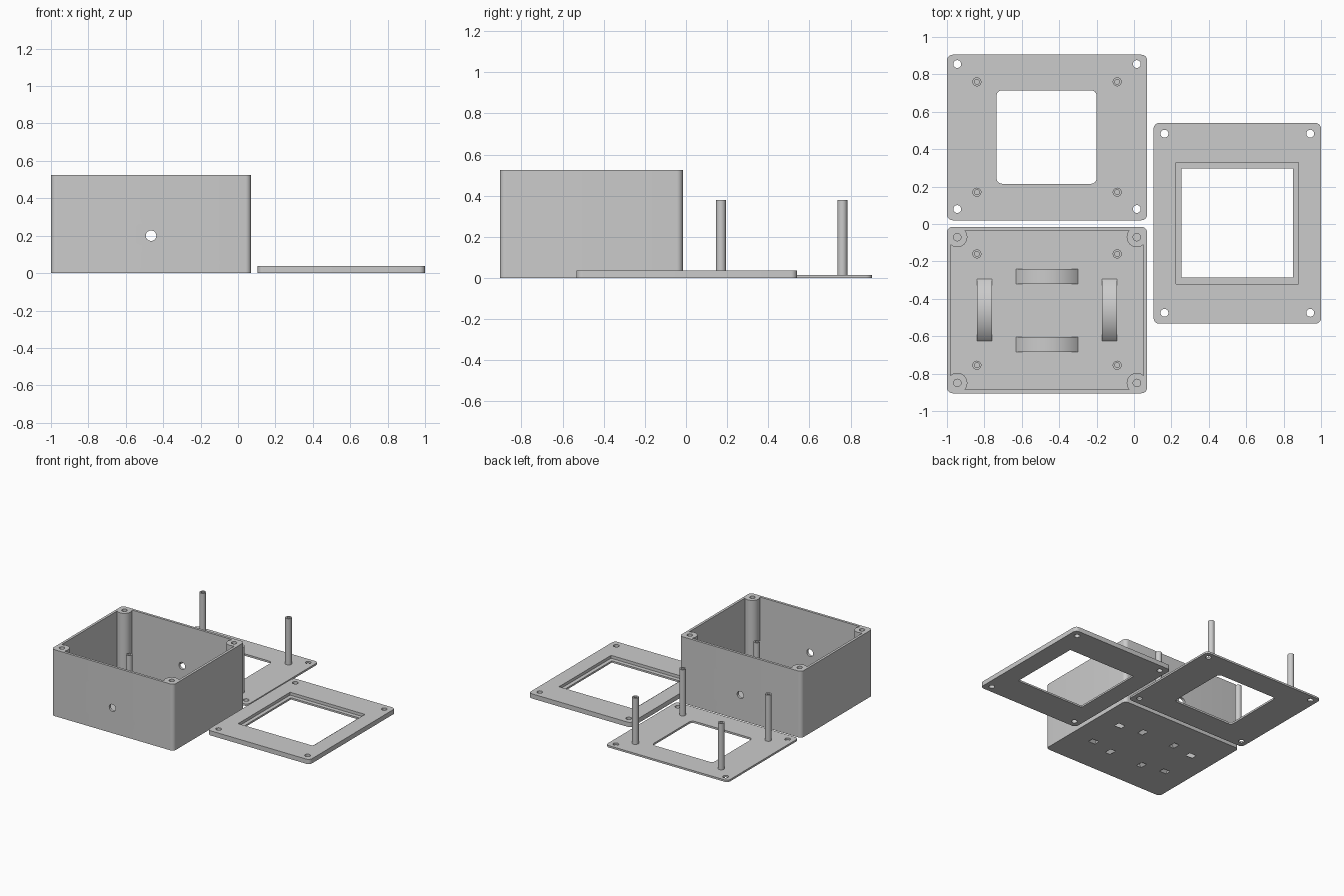
import bpy, bmesh
from math import sin, cos, radians
from mathutils import Matrix

if "Cube" in bpy.data.objects:
    bpy.data.objects.remove(bpy.data.objects["Cube"])

grey = bpy.data.materials.new("plain_grey")
grey.use_nodes = True
colour = (0.6, 0.6, 0.6, 1)
grey.diffuse_color = colour
grey.node_tree.nodes["Principled BSDF"].inputs["Base Color"].default_value = colour


# Outlines
def arc(cx, cy, r, a0, a1, n):
    angles = [radians(a0 + (a1 - a0) * i / n) for i in range(n + 1)]
    return [(cx + r * cos(a), cy + r * sin(a)) for a in angles]


def circle(cx, cy, r, n=32):
    return arc(cx, cy, r, 0, 360, n)[:-1]


def rounded(x0, x1, y0, y1, r):
    return (arc(x1 - r, y1 - r, r, 0, 90, 8) + arc(x0 + r, y1 - r, r, 90, 180, 8)
            + arc(x0 + r, y0 + r, r, 180, 270, 8) + arc(x1 - r, y0 + r, r, 270, 360, 8))


def rect(x0, x1, y0, y1):
    return [(x0, y0), (x1, y0), (x1, y1), (x0, y1)]


# Solids: each is (outline, low, high, placement)
def prism(outline, low, high, place=Matrix()):
    return outline, low, high, place


def solid(name, prisms):
    bm = bmesh.new()
    for outline, low, high, place in prisms:
        base = [bm.verts.new(place @ Matrix.Translation((x, y, low)).translation) for x, y in outline]
        face = bm.faces.new(base)
        top = bmesh.ops.extrude_face_region(bm, geom=[face])["geom"]
        shift = place.to_3x3() @ Matrix.Translation((0, 0, high - low)).translation
        bmesh.ops.translate(bm, vec=shift, verts=[v for v in top if isinstance(v, bmesh.types.BMVert)])
    bmesh.ops.recalc_face_normals(bm, faces=bm.faces)
    mesh = bpy.data.meshes.new(name)
    bm.to_mesh(mesh)
    bm.free()
    mesh.materials.append(grey)
    obj = bpy.data.objects.new(name, mesh)
    bpy.context.collection.objects.link(obj)
    return obj


def combine(obj, tool, operation="DIFFERENCE"):
    mod = obj.modifiers.new("combine", "BOOLEAN")
    mod.operation, mod.solver, mod.object = operation, "EXACT", tool
    bpy.context.view_layer.objects.active = obj
    bpy.ops.object.modifier_apply(modifier=mod.name)
    bpy.data.objects.remove(tool)


def finish(obj):
    bpy.ops.object.select_all(action="DESELECT")
    obj.select_set(True)
    bpy.context.view_layer.objects.active = obj
    bpy.ops.object.shade_smooth_by_angle(angle=radians(30))


def grid(xs, ys):
    return [(x, y) for x in xs for y in ys]


LEFT, RIGHT = -1.0, 0.07
MID_X, MID_Y = -0.465, -0.46
CORNER_X, POST_X = (-0.945, 0.015), (-0.84, -0.09)

# Open box: the cavity is shaped around pillars, standoffs and strap arches
HEIGHT, WALL = 0.525, 0.02
FRONT, BACK = -0.905, -0.015
pillars = grid(CORNER_X, (-0.85, -0.07))
standoffs = grid(POST_X, (-0.755, -0.16))
ARCH_Z = -0.139
along_x = Matrix(((1, 0, 0, 0), (0, 0, 1, 0), (0, 1, 0, 0), (0, 0, 0, 1)))
along_y = Matrix(((0, 0, 1, 0), (1, 0, 0, 0), (0, 1, 0, 0), (0, 0, 0, 1)))
loops = [(along_x, MID_X, y) for y in (-0.645, -0.28)] + [(along_y, MID_Y, x) for x in (-0.80, -0.13)]
arches, tunnels = [], []
for place, centre, across in loops:
    arches.append(prism(arc(centre, ARCH_Z, 0.229, 30, 150, 32), across - 0.04, across + 0.04, place))
    band = arc(centre, ARCH_Z, 0.22, 30, 150, 32) + arc(centre, ARCH_Z, 0.187, 150, 30, 32)
    tunnels.append(prism(band, across - 0.03, across + 0.03, place))

cavity = solid("cavity", [prism(rect(LEFT + WALL, RIGHT - WALL, FRONT + WALL, BACK - WALL), WALL, HEIGHT + 0.1)])
combine(cavity, solid("pillars", [prism(circle(x, y, 0.054), -0.1, HEIGHT + 0.2) for x, y in pillars]))
combine(cavity, solid("standoffs", [prism(circle(x, y, 0.024), -0.1, 0.24) for x, y in standoffs]))
combine(cavity, solid("arches", arches))

box = solid("open_box", [prism(rounded(LEFT, RIGHT, FRONT, BACK, 0.03), 0, HEIGHT)])
combine(box, cavity)
holes = [prism(circle(x, y, 0.02), 0.25, HEIGHT + 0.1) for x, y in pillars]
holes += [prism(circle(x, y, 0.013), 0.1, 0.3) for x, y in standoffs]
holes += [prism(circle(MID_X, 0.2, 0.028), y - 0.05, y + 0.05, along_x) for y in (FRONT, BACK)]
combine(box, solid("box_holes", holes))
combine(box, solid("strap_tunnels", tunnels))
finish(box)

# Mounting plate with four tall posts
posts = grid(POST_X, (0.17, 0.76))
plate = solid("mounting_plate", [prism(rounded(LEFT, RIGHT, 0.02, 0.905, 0.03), 0, 0.015)])
cuts = [prism(rounded(-0.735, -0.2, 0.215, 0.715, 0.03), -0.1, 0.1)]
cuts += [prism(circle(x, y, 0.021), -0.1, 0.1) for x, y in grid(CORNER_X, (0.08, 0.855))]
combine(plate, solid("plate_cuts", cuts))
combine(plate, solid("posts", [prism(circle(x, y, 0.024), 0.005, 0.38) for x, y in posts]), "UNION")
combine(plate, solid("post_holes", [prism(circle(x, y, 0.013), 0.25, 0.5) for x, y in posts]))
finish(plate)

# Frame lid with a stepped window
lid = solid("frame_lid", [prism(rounded(0.105, 1.0, -0.533, 0.54, 0.03), 0, 0.037)])
combine(lid, solid("lid_recess", [prism(rect(0.225, 0.88, -0.32, 0.33), 0.014, 0.1)]))
cuts = [prism(rect(0.255, 0.85, -0.287, 0.297), -0.1, 0.1)]
cuts += [prism(circle(x, y, 0.021), -0.1, 0.1) for x, y in grid((0.163, 0.942), (-0.475, 0.483))]
combine(lid, solid("lid_cuts", cuts))
finish(lid)
